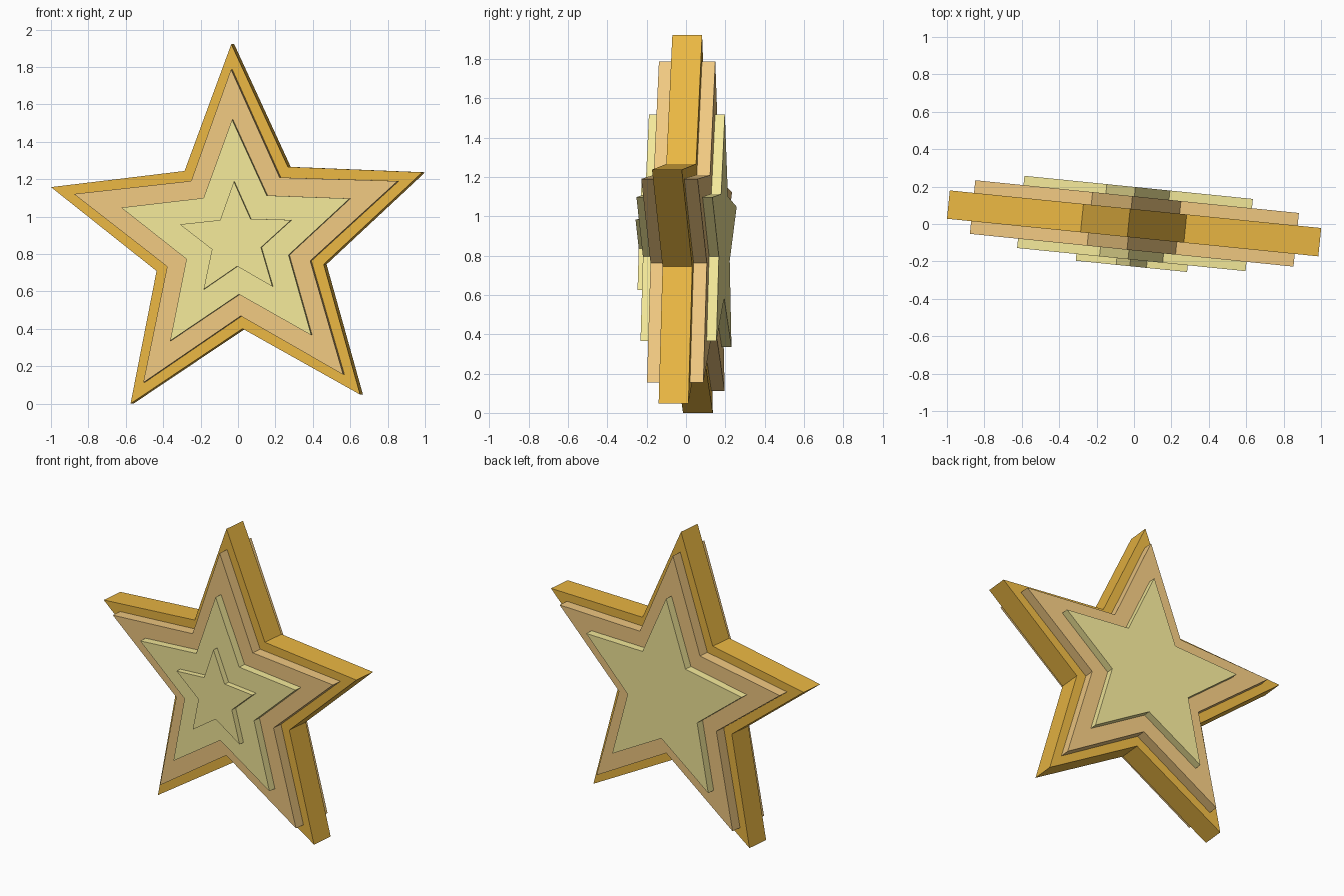
import bpy, bmesh
from math import sin, cos, radians, pi
from mathutils import Matrix

if "Cube" in bpy.data.objects:
    bpy.data.objects.remove(bpy.data.objects["Cube"])

TURN = radians(-5.78)   # whole star turned about z
ROLL = radians(2.27)    # star rolled slightly in its own plane
PLACE = Matrix.Translation((0.0132, 0.002, 0.873)) @ Matrix.Rotation(TURN, 4, 'Z')


def material(name, rgb):
    m = bpy.data.materials.new(name)
    m.diffuse_color = (*rgb, 1)
    m.use_nodes = True
    m.node_tree.nodes["Principled BSDF"].inputs["Base Color"].default_value = m.diffuse_color
    return m


def star(name, radius, front, back, mat, ratio=0.447):
    """Five-pointed slab between local y = front and y = back."""
    bm = bmesh.new()
    ring = []
    for i in range(10):
        r = radius * (ratio if i % 2 else 1)
        a = pi / 2 + ROLL + i * pi / 5
        ring.append(bm.verts.new((r * cos(a), front, r * sin(a))))
    face = bm.faces.new(ring)
    ext = bmesh.ops.extrude_face_region(bm, geom=[face], use_keep_orig=True)
    moved = [v for v in ext['geom'] if isinstance(v, bmesh.types.BMVert)]
    bmesh.ops.translate(bm, verts=moved, vec=(0, back - front, 0))
    bmesh.ops.recalc_face_normals(bm, faces=bm.faces)
    me = bpy.data.meshes.new(name)
    bm.to_mesh(me)
    bm.free()
    me.materials.append(mat)
    ob = bpy.data.objects.new(name, me)
    ob.matrix_world = PLACE
    bpy.context.collection.objects.link(ob)
    return ob


gold = material("gold", (0.82, 0.47, 0.055))
tan = material("light_tan", (0.87, 0.58, 0.22))
pale = material("pale_yellow", (0.90, 0.81, 0.32))

# Nested star slabs, each smaller and thicker than the last
star("outer_star", 1.05, -0.076, 0.076, gold, 0.45)
star("middle_star", 0.915, -0.144, 0.144, tan, 0.442)
star("inner_star", 0.646, -0.194, 0.194, pale)
# Small raised star on the front only
star("front_star", 0.315, -0.230, -0.15, pale, 0.44)
